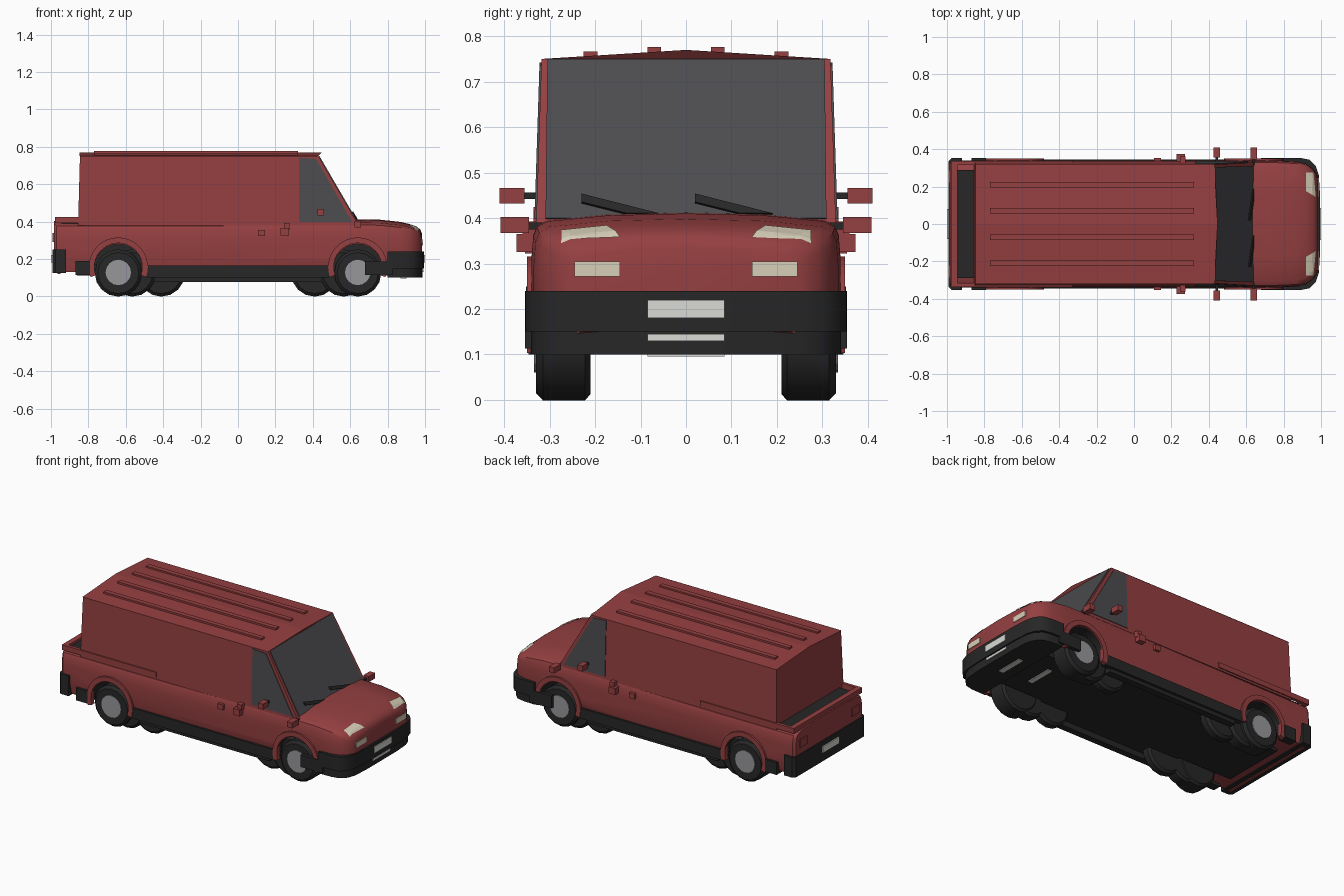
import bpy, bmesh, math
from mathutils import Vector
from mathutils.bvhtree import BVHTree

if "Cube" in bpy.data.objects:
    bpy.data.objects.remove(bpy.data.objects["Cube"])


def material(name, *rgb):
    m = bpy.data.materials.new(name)
    m.use_nodes = True
    m.diffuse_color = (*rgb, 1)
    m.node_tree.nodes["Principled BSDF"].inputs["Base Color"].default_value = (*rgb, 1)
    return m


RED = material("red paint", .30, .05, .052)
BLACK = material("black plastic", .02, .02, .021)
GLASS = material("dark glass", .073, .073, .08)
METAL = material("grey metal", .31, .31, .33)
CREAM = material("cream lamp", .68, .62, .48)
WHITE = material("plate white", .70, .70, .66)


def mesh_object(name, verts, faces, *mats):
    me = bpy.data.meshes.new(name)
    me.from_pydata([tuple(v) for v in verts], [], faces)
    bm = bmesh.new()
    bm.from_mesh(me)
    bmesh.ops.recalc_face_normals(bm, faces=bm.faces)
    bm.to_mesh(me)
    bm.free()
    for m in mats:
        me.materials.append(m)
    ob = bpy.data.objects.new(name, me)
    bpy.context.scene.collection.objects.link(ob)
    return ob


def loft(name, rings, *mats):
    n = len(rings[0])
    faces = [list(range(n)), [(len(rings) - 1) * n + i for i in range(n)]]
    for k in range(len(rings) - 1):
        for i in range(n):
            j = (i + 1) % n
            faces.append([k * n + i, k * n + j, k * n + n + j, k * n + n + i])
    return mesh_object(name, [v for r in rings for v in r], faces, *mats)


def extrude(name, pts, vec, *mats):
    pts = [Vector(p) for p in pts]
    return loft(name, [pts, [p + Vector(vec) for p in pts]], *mats)


def box(name, x, y, z, mat):
    pts = [(x[0], y[0], z[0]), (x[1], y[0], z[0]), (x[1], y[1], z[0]), (x[0], y[1], z[0])]
    return extrude(name, pts, (0, 0, z[1] - z[0]), mat)


def pair(name, x, y, z, mat):
    box("left_" + name, x, y, z, mat)
    box("right_" + name, x, (-y[1], -y[0]), z, mat)


def plan_prism(name, half, z0, z1, mat):
    pts = [(x, y, z0) for x, y in half] + [(x, -y, z0) for x, y in reversed(half)]
    return extrude(name, pts, (0, 0, z1 - z0), mat)


def smooth(ob, angle=35):
    bpy.ops.object.select_all(action='DESELECT')
    ob.select_set(True)
    bpy.context.view_layer.objects.active = ob
    bpy.ops.object.shade_smooth_by_angle(angle=math.radians(angle))


def circle(x, y, z, r, n=24):
    return [(x + r * math.cos(2 * math.pi * i / n), y, z + r * math.sin(2 * math.pi * i / n))
            for i in range(n)]


# Lower body: lofted along its length, with a rounded nose
def section(x, w, top, low):
    half = [(w - .015, low), (w, .2), (w, top - .1), (w - .004, top - .05),
            (w - .012, top - .03), (w - .035, top - .017), (w * .5, top - .004)]
    return ([(x, y, z) for y, z in half] + [(x, 0, top)]
            + [(x, -y, z) for y, z in reversed(half)])


stations = [(-.985, .325, .402, .13), (-.97, .338, .405, .13), (-.5, .34, .405, .13),
            (.62, .34, .412, .13), (.76, .34, .41, .13), (.87, .335, .398, .13),
            (.92, .322, .386, .13), (.955, .298, .373, .13), (.975, .268, .357, .14),
            (.984, .245, .335, .15)]
body = loft("lower_body", [section(*s) for s in stations], RED, BLACK)
surface = BVHTree.FromPolygons([v.co for v in body.data.vertices],
                               [list(p.vertices) for p in body.data.polygons])

# Wheel openings cut from the body, dark inside
for wx in (-.64, .64):
    for s in (-1, 1):
        cutter = extrude("arch_cutter", circle(wx, s * .19, .15, .13), (0, s * .25, 0), RED, BLACK)
        cutter.hide_render = True
        for p in cutter.data.polygons:
            p.material_index = 1
        mod = body.modifiers.new("arch", 'BOOLEAN')
        mod.operation = 'DIFFERENCE'
        mod.solver = 'EXACT'
        mod.object = cutter
        bpy.context.view_layer.objects.active = body
        bpy.ops.object.modifier_apply(modifier=mod.name)
        bpy.data.objects.remove(cutter)
smooth(body)

# Wheels, inner tyres, hubs and arch flares
for end, wx in (("rear", -1), ("front", 1)):
    for side, s in (("right", -1), ("left", 1)):
        label = f"{end}_{side}_"
        for part, cx, y0, y1 in (("tyre", .64, .21, .33), ("second_tyre", .565, .215, .30),
                                 ("inner_tyre", .41, .215, .28)):
            c = wx * cx
            rings = [circle(c, s * y, .125, r, 16) for y, r in
                     ((y0, .112), (y0 + .012, .126), (y1 - .015, .126), (y1, .11))]
            smooth(loft(label + part, rings, BLACK), 30)
        extrude(label + "hub", circle(wx * .64, s * .32, .128, .068, 16), (0, s * .014, 0), METAL)
        arc = [math.radians(a) for a in range(-20, 201, 10)]
        flare = [(wx * .64 + r * math.cos(a), s * .325, .157 + r * math.sin(a))
                 for r, seq in ((.158, arc), (.128, arc[::-1])) for a in seq]
        extrude(label + "flare", flare, (0, s * .025, 0), RED)

# Underbody and sills
box("underbody", (-.86, .84), (-.2, .2), (.112, .17), BLACK)
box("centre_floor", (-.49, .49), (-.325, .325), (.112, .16), BLACK)
pair("sill", (-.49, .49), (.315, .346), (.1, .165), BLACK)
pair("sill_rail", (-.45, .45), (.29, .33), (.077, .13), BLACK)

# Bumpers and number plates
bumper = [(.80, .354), (.89, .353), (.94, .343), (.972, .31), (.988, .26), (.995, .15)]
smooth(plan_prism("front_bumper", bumper, .15, .24, BLACK))
valance = [(.80, .342), (.88, .34), (.93, .329), (.965, .295), (.98, .25), (.987, .15)]
smooth(plan_prism("front_valance", valance, .1, .155, BLACK))
pair("front_bumper_end", (.68, .83), (.332, .354), (.113, .19), BLACK)
rear = [(-.92, .352), (-.975, .352), (-.993, .335)]
plan_prism("rear_bumper", rear, .125, .25, BLACK)
pair("rear_mudguard", (-.87, -.79), (.3, .352), (.113, .19), BLACK)
box("rear_cross_strip", (-.965, -.948), (-.32, .32), (.12, .13), RED)
box("front_plate", (.992, 1), (-.085, .085), (.18, .22), WHITE)
box("lower_plate", (.983, .992), (-.085, .085), (.13, .145), WHITE)
box("front_under_plate", (.87, .9), (-.085, .085), (.096, .102), WHITE)
box("rear_under_plate", (.66, .69), (-.085, .085), (.108, .114), WHITE)
box("rear_plate", (-1, -.991), (-.08, .08), (.18, .22), WHITE)

# Lamps
pair("front_lamp", (.98, .988), (.145, .245), (.272, .304), CREAM)
pair("rear_lamp", (-.991, -.983), (.22, .29), (.29, .34), RED)
for side, s in (("right", -1), ("left", 1)):
    verts, faces, n = [], [], 6
    for i in range(n + 1):
        for j in range(n + 1):
            u, v = i / n, j / n
            x = .92 + .04 * u + .012 * (1 - v) * u
            y = s * (.145 + .03 * (1 - u) + (.13 - .03 * (1 - u)) * v)
            hit = surface.ray_cast(Vector((x, y, 1)), Vector((0, 0, -1)))[0]
            verts.append((x, y, (hit.z if hit else .34) + .004))
            if i < n and j < n:
                a = i * (n + 1) + j
                quad = [a, a + n + 1, a + n + 2, a + 1]
                faces.append(quad if s > 0 else quad[::-1])
    mesh_object(side + "_headlight", verts, faces, CREAM)

# Tall cabin with a shallow ridged roof that overhangs at the front
low, eave, ridge = .38, .75, .77
loft("cabin", [[(x0, -.33, low), (x1, -.318, eave), (x1, .318, eave), (x0, .33, low)]
               for x0, x1 in ((-.855, -.845), (.645, .43))], RED)
loft("roof", [[(x0, -.32, eave), (x1, 0, ridge), (x0, .32, eave)]
              for x0, x1 in ((-.847, -.847), (.43, .447))], RED)
for k, y in enumerate((-.21, -.07, .07, .21)):
    top = .776 if abs(y) < .1 else .767
    box(f"roof_rib_{k + 1}", (-.77, .32), (y - .015, y + .015), (top - .015, top), RED)


# Windows and wipers
def screen_x(z):
    return .43 + (eave - z) * .215 / .37


def side_y(z):
    return .33 - (z - low) * .012 / .37


out = Vector((.37, 0, .215)).normalized()
glass = [(screen_x(z), y, z) for y, z in ((-.309, .398), (.309, .398), (.305, .748), (-.305, .748))]
extrude("windscreen", glass, out * .005, GLASS)
for s in (-1, 1):
    pts = [(x, s * side_y(z), z) for x, z in ((.325, .398), (.325, .742), (.418, .735), (.61, .398))]
    extrude(("left" if s > 0 else "right") + "_side_window", pts, (0, s * .004, 0), GLASS)
for k, y in enumerate((-.23, .02)):
    blade = [(y, .448), (y, .43), (y + .1, .405), (y + .17, .405)]
    extrude(f"wiper_{k + 1}", [(screen_x(z), a, z) for a, z in blade], out * .012, BLACK)

# Rear deck with rails
box("rear_deck", (-.945, -.85), (-.29, .29), (.39, .408), BLACK)
pair("side_rail", (-.975, -.33), (.316, .336), (.392, .424), RED)
box("rear_rail", (-.978, -.945), (-.335, .335), (.392, .424), RED)

# Mirrors and side fittings
pair("mirror", (.425, .46), (.355, .41), (.432, .466), RED)
pair("mirror_arm", (.435, .45), (.32, .358), (.442, .456), BLACK)
pair("wing_mirror", (.622, .658), (.345, .408), (.367, .402), RED)
pair("wing_mirror_arm", (.633, .647), (.31, .35), (.375, .39), BLACK)
pair("door_handle", (.228, .272), (.33, .373), (.325, .365), RED)
pair("door_catch", (.245, .275), (.325, .36), (.355, .392), RED)
pair("fuel_cap", (.108, .144), (.33, .354), (.322, .355), RED)
